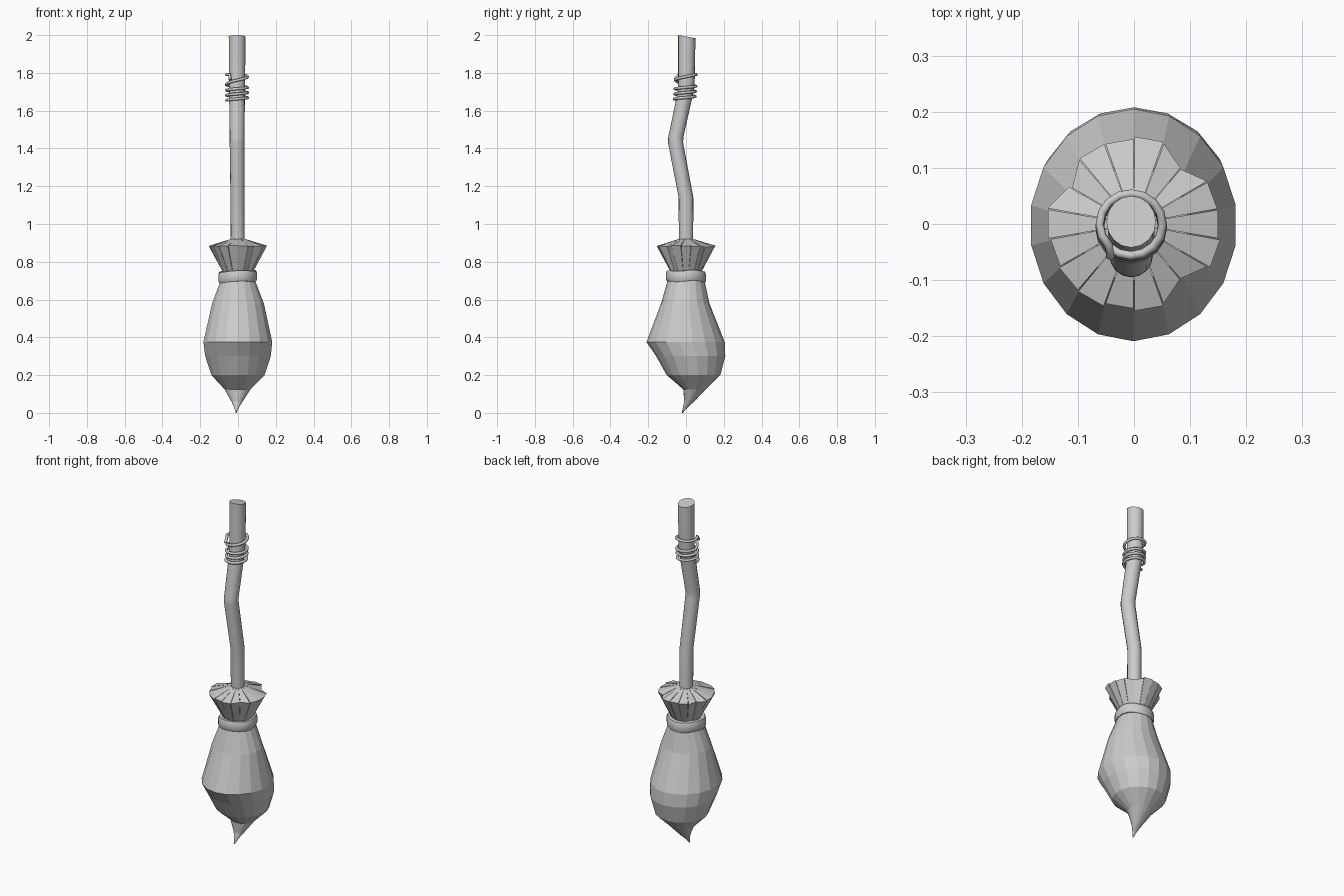
import bpy, bmesh, math, random
from math import sin, cos, radians, tau

if "Cube" in bpy.data.objects:
    bpy.data.objects.remove(bpy.data.objects["Cube"])

random.seed(4)


def make_object(name, verts, faces, smooth_angle=None):
    mesh = bpy.data.meshes.new(name)
    mesh.from_pydata(verts, [], faces)
    bm = bmesh.new()
    bm.from_mesh(mesh)
    bmesh.ops.recalc_face_normals(bm, faces=bm.faces)
    bm.to_mesh(mesh)
    bm.free()
    obj = bpy.data.objects.new(name, mesh)
    bpy.context.collection.objects.link(obj)
    if smooth_angle:
        bpy.ops.object.select_all(action='DESELECT')
        obj.select_set(True)
        bpy.context.view_layer.objects.active = obj
        bpy.ops.object.shade_smooth_by_angle(angle=radians(smooth_angle))
    return obj


def loft(name, rings, sides, start=0, smooth_angle=None, tilt=lambda i, x, y: 0):
    """Joins horizontal rings (z, centre x, centre y, radius x, radius y)."""
    verts, faces = [], []
    for i, (z, cx, cy, rx, ry) in enumerate(rings):
        for k in range(sides):
            a = radians(start) + tau * k / sides
            x, y = rx * cos(a), ry * sin(a)
            verts.append((cx + x, cy + y, z + tilt(i, x, y)))
    for i in range(len(rings) - 1):
        for k in range(sides):
            a, b = i * sides + k, i * sides + (k + 1) % sides
            faces.append((a, b, b + sides, a + sides))
    faces.append(tuple(range(sides)))
    faces.append(tuple(range(len(verts) - sides, len(verts))))
    return make_object(name, verts, faces, smooth_angle)


# bent handle with a slanted top
handle = [(0.72, 0, 0, .037, .037), (1.14, -.003, 0, .037, .039),
          (1.43, -.005, -.055, .039, .04), (1.46, -.005, -.054, .039, .04),
          (1.69, -.005, -.004, .042, .042), (1.75, -.005, .002, .043, .044),
          (1.992, -.005, .004, .044, .046)]
loft("handle", handle, 16, smooth_angle=30,
     tilt=lambda i, x, y: -.18 * y if i == len(handle) - 1 else 0)

# bristle bundle with a curled tip
loft("bristles", [(0.0, -.01, -.02, .003, .003), (.025, -.008, -.006, .011, .011),
                  (.06, -.005, .017, .03, .026), (.125, -.002, .045, .07, .06),
                  (.2, 0, .04, .143, .142), (.3, 0, .025, .176, .183),
                  (.375, -.001, -.002, .185, .207), (.58, 0, -.004, .139, .128),
                  (.7, -.001, 0, .093, .098), (.75, 0, 0, .075, .075)], 18, start=10)

# binding band
loft("band", [(.694, -.002, 0, .088, .09), (.694, -.002, 0, .099, .102),
              (.706, -.002, 0, .104, .107), (.734, -.002, 0, .104, .107),
              (.75, -.002, 0, .098, .101), (.75, -.002, 0, .075, .075)],
     18, start=10, smooth_angle=40, tilt=lambda i, x, y: .04 * x + .004 * sin(40 * y))

# flared collar of separate straw panels above the band
verts, faces = [], []
notches = (50, 150, 310)
for k in range(18):
    base = len(verts)
    lift, grow = random.uniform(-.004, .004), random.uniform(-.003, .004)
    edges = (10 + 20 * k, 30 + 20 * k)
    for side, deg in zip((1, -1), edges):
        a = radians(deg + side * .4)
        rim = (.13 if deg % 360 in notches else .153) + grow
        for r, z in ((.075, .735), (rim, .882 + lift), (.034, .922)):
            verts.append((r * cos(a), r * sin(a), z))
    faces += [(base, base + 3, base + 4, base + 1),
              (base + 1, base + 4, base + 5, base + 2)]
    # closed wedge sides and underside
    faces += [(base, base + 1, base + 2), (base + 3, base + 5, base + 4),
              (base, base + 2, base + 5, base + 3)]
make_object("straw_collar", verts, faces)

# wire coil wound around the handle, with a loose last turn
curve = bpy.data.curves.new("wire_coil", 'CURVE')
curve.dimensions = '3D'
curve.bevel_depth = .008
curve.bevel_resolution = 1
curve.use_fill_caps = True
points = []
steps = 16
for i in range(4 * steps + 3):
    t = i / steps
    a = math.pi + tau * t
    z = 1.655 + .027 * t
    if t > 3:
        z = 1.736 + .055 * min(1, (t - 3) * 1.5) ** .8
    cy = -.008 + .002 * t
    points.append((-.005 + .056 * cos(a), cy + .055 * sin(a), z))
points.append((-.042, -.058, 1.765))
spline = curve.splines.new('POLY')
spline.points.add(len(points) - 1)
for p, co in zip(spline.points, points):
    p.co = (*co, 1)
spline.use_smooth = True
coil = bpy.data.objects.new("wire_coil", curve)
bpy.context.collection.objects.link(coil)
